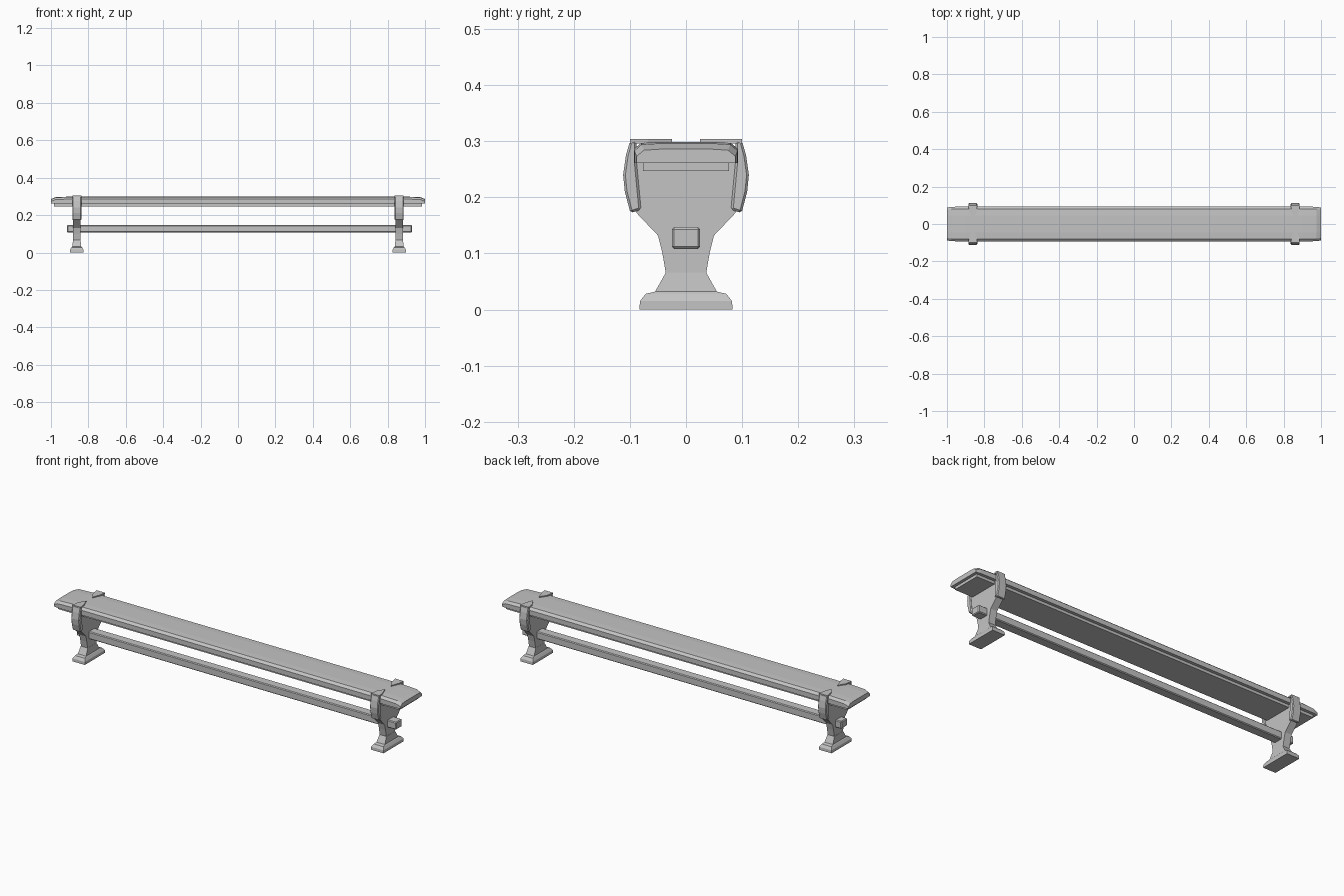
import bpy, bmesh

default = bpy.data.objects.get("Cube")
if default:
    bpy.data.objects.remove(default, do_unlink=True)

GREY = (0.55, 0.55, 0.55, 1)
mat = bpy.data.materials.new("plain grey")
mat.use_nodes = True
mat.diffuse_color = GREY
mat.node_tree.nodes["Principled BSDF"].inputs["Base Color"].default_value = GREY


def finish(name, bm, bevel=0):
    bmesh.ops.recalc_face_normals(bm, faces=bm.faces)
    mesh = bpy.data.meshes.new(name)
    bm.to_mesh(mesh)
    bm.free()
    mesh.materials.append(mat)
    ob = bpy.data.objects.new(name, mesh)
    bpy.context.collection.objects.link(ob)
    if bevel:
        mod = ob.modifiers.new("chipped edge", "BEVEL")
        mod.width = bevel
        mod.segments = 1
        mod.limit_method = "ANGLE"
    return ob


def loft(name, rings, bevel=0):
    """Skin a list of equal-sized closed rings and cap both ends."""
    bm = bmesh.new()
    loops = [[bm.verts.new(p) for p in ring] for ring in rings]
    n = len(loops[0])
    for a, b in zip(loops, loops[1:]):
        for i in range(n):
            j = (i + 1) % n
            bm.faces.new((a[i], a[j], b[j], b[i]))
    bm.faces.new(loops[0])
    bm.faces.new(loops[-1])
    return finish(name, bm, bevel)


def plate(name, profile, x, width, bevel=0):
    """Extrude a (y, z) profile along x."""
    return loft(name, [[(x + s * width / 2, y, z) for y, z in profile]
                       for s in (-1, 1)], bevel)


def rect(x, hx, hy, z):
    return [(x - hx, -hy, z), (x + hx, -hy, z), (x + hx, hy, z), (x - hx, hy, z)]


def box(name, x, hx, hy, z0, z1, bevel=0):
    return loft(name, [rect(x, hx, hy, z0), rect(x, hx, hy, z1)], bevel)


# Seat plank: chamfered section that drops towards both ends
def seat_ring(x, half, top):
    right = [(half, 0.261), (half, top - 0.013), (half - 0.013, top - 0.002), (half * 0.5, top)]
    left = [(-y, z) for y, z in reversed(right)]
    return [(x, y, z) for y, z in right + left]


loft("seat", [seat_ring(*s) for s in (
    (-1, 0.088, 0.286), (-0.975, 0.092, 0.296), (-0.9, 0.093, 0.299),
    (0.9, 0.093, 0.299), (0.975, 0.092, 0.296), (1, 0.088, 0.286))])
box("seat_underside", 0, 0.985, 0.077, 0.247, 0.262)

# Stretcher bar that pokes through both legs
box("stretcher", 0.008, 0.922, 0.025, 0.108, 0.147, 0.004)

HALF_PANEL = [(0.052, 0.03), (0.036, 0.065), (0.042, 0.1), (0.05, 0.132),
              (0.088, 0.172), (0.096, 0.2), (0.096, 0.262)]
HALF_CLAMP = [(0.08, 0.178), (0.099, 0.172), (0.109, 0.21), (0.112, 0.24),
              (0.107, 0.275), (0.1, 0.3), (0.088, 0.302), (0.088, 0.262)]

for side, x in (("right", -0.862), ("left", 0.862)):
    # Flared foot
    loft(side + "_foot", [rect(x, hx, hy, z) for hx, hy, z in (
        (0.036, 0.083, 0), (0.036, 0.082, 0.015), (0.028, 0.072, 0.028),
        (0.024, 0.055, 0.032), (0.02, 0.036, 0.066))])
    # Waisted upright
    panel = HALF_PANEL + [(-y, z) for y, z in reversed(HALF_PANEL)]
    plate(side + "_upright", panel, x, 0.038)
    for end, s in (("back", 1), ("front", -1)):
        # Clamp gripping the seat edge
        plate(f"{side}_{end}_clamp", [(s * y, z) for y, z in HALF_CLAMP], x, 0.048, 0.004)
        # Pointed tip folded over the seat top
        tip = [(-0.024, 0.1), (0.024, 0.1), (0.02, 0.068), (0.004, 0.025), (-0.018, 0.06)]
        loft(f"{side}_{end}_tip", [[(x + dx, s * y, z) for dx, y in tip]
                                   for z in (0.296, 0.304)])
